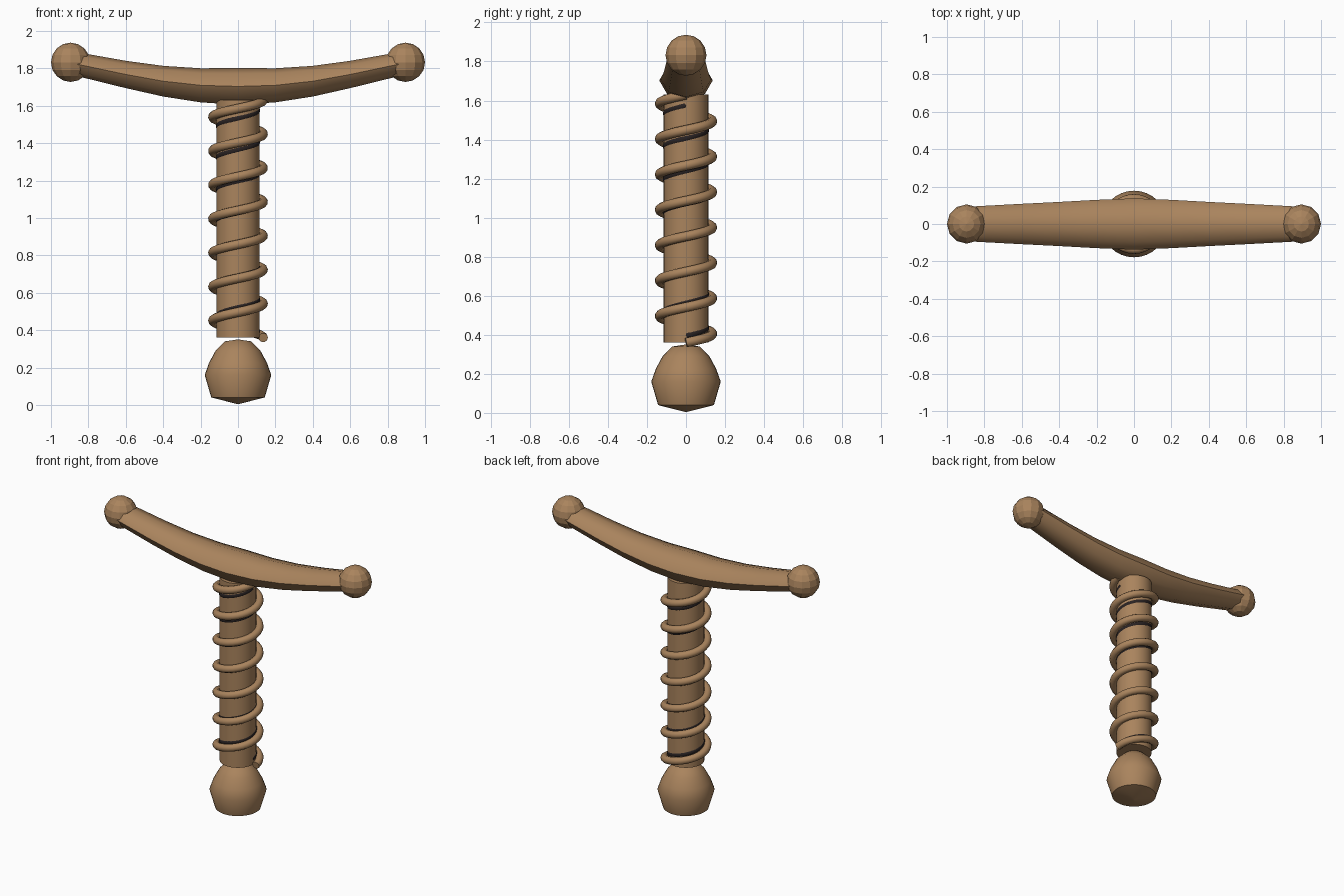
import bpy, bmesh, math

cube = bpy.data.objects.get("Cube")
if cube:
    bpy.data.objects.remove(cube, do_unlink=True)


def material(name, rgb):
    mat = bpy.data.materials.new(name)
    mat.use_nodes = True
    mat.diffuse_color = (*rgb, 1)
    mat.node_tree.nodes["Principled BSDF"].inputs["Base Color"].default_value = (*rgb, 1)
    return mat


brown = material("warm brown", (0.40, 0.23, 0.11))
dark = material("dark wrap", (0.022, 0.016, 0.016))


def loft(name, rings, mat, smooth=True):
    """Skin a list of closed rings and cap both ends."""
    bm = bmesh.new()
    loops = [[bm.verts.new(p) for p in ring] for ring in rings]
    for a, b in zip(loops, loops[1:]):
        n = len(a)
        for i in range(n):
            j = (i + 1) % n
            bm.faces.new((a[i], a[j], b[j], b[i]))
    bm.faces.new(loops[0][::-1])
    bm.faces.new(loops[-1])
    bmesh.ops.recalc_face_normals(bm, faces=bm.faces)
    mesh = bpy.data.meshes.new(name)
    bm.to_mesh(mesh)
    bm.free()
    obj = bpy.data.objects.new(name, mesh)
    bpy.context.collection.objects.link(obj)
    mesh.materials.append(mat)
    if smooth:
        bpy.ops.object.select_all(action="DESELECT")
        obj.select_set(True)
        bpy.context.view_layer.objects.active = obj
        bpy.ops.object.shade_smooth_by_angle(angle=math.radians(50))
    return obj


def angles(n):
    return [2 * math.pi * i / n for i in range(n)]


def lathe(name, profile, mat, sides=32):
    rings = [[(r * math.cos(a), r * math.sin(a), z) for a in angles(sides)]
             for r, z in profile]
    return loft(name, rings, mat)


def helix(name, radius, thickness, z0, z1, turns, mat):
    curve = bpy.data.curves.new(name, "CURVE")
    curve.dimensions = "3D"
    curve.bevel_depth = thickness
    curve.bevel_resolution = 3
    curve.use_fill_caps = True
    steps = turns * 32
    spline = curve.splines.new("POLY")
    spline.points.add(steps)
    for i, point in enumerate(spline.points):
        a = 2 * math.pi * turns * i / steps
        z = z0 + (z1 - z0) * i / steps
        point.co = (radius * math.cos(a), radius * math.sin(a), z, 1)
    spline.use_smooth = True
    curve.materials.append(mat)
    obj = bpy.data.objects.new(name, curve)
    bpy.context.collection.objects.link(obj)


# Pommel and grip
lathe("pommel", [(0.004, 0.005), (0.143, 0.04), (0.178, 0.16), (0.155, 0.225),
                 (0.12, 0.29), (0.07, 0.34), (0.004, 0.35)], brown)
lathe("grip", [(0.115, 0.36), (0.115, 1.63)], brown)

# Wire coil, with a dark wrap mostly hidden behind it
helix("grip_wire", 0.135, 0.025, 0.36, 1.63, 7, brown)
helix("grip_dark_wrap", 0.097, 0.022, 0.395, 1.575, 7, dark)

# Upswept guard: x, centre height, half depth, half height
half = [(0.2, 1.709, 0.129, 0.091), (0.4, 1.731, 0.118, 0.082),
        (0.6, 1.767, 0.108, 0.073), (0.86, 1.822, 0.094, 0.064)]
stations = ([(-x, *rest) for x, *rest in reversed(half)]
            + [(0, 1.703, 0.137, 0.098)] + half)
guard_rings = [[(x, d * math.cos(a), z + h * math.sin(a)) for a in angles(8)]
               for x, z, d, h in stations]
guard = loft("guard", guard_rings, brown)

# Faceted balls on the guard tips
for side, label in ((1, "left"), (-1, "right")):
    bpy.ops.mesh.primitive_uv_sphere_add(segments=12, ring_count=8, radius=0.105,
                                         location=(side * 0.895, 0, 1.832))
    ball = bpy.context.object
    ball.name = label + "_guard_ball"
    ball.data.materials.append(brown)
